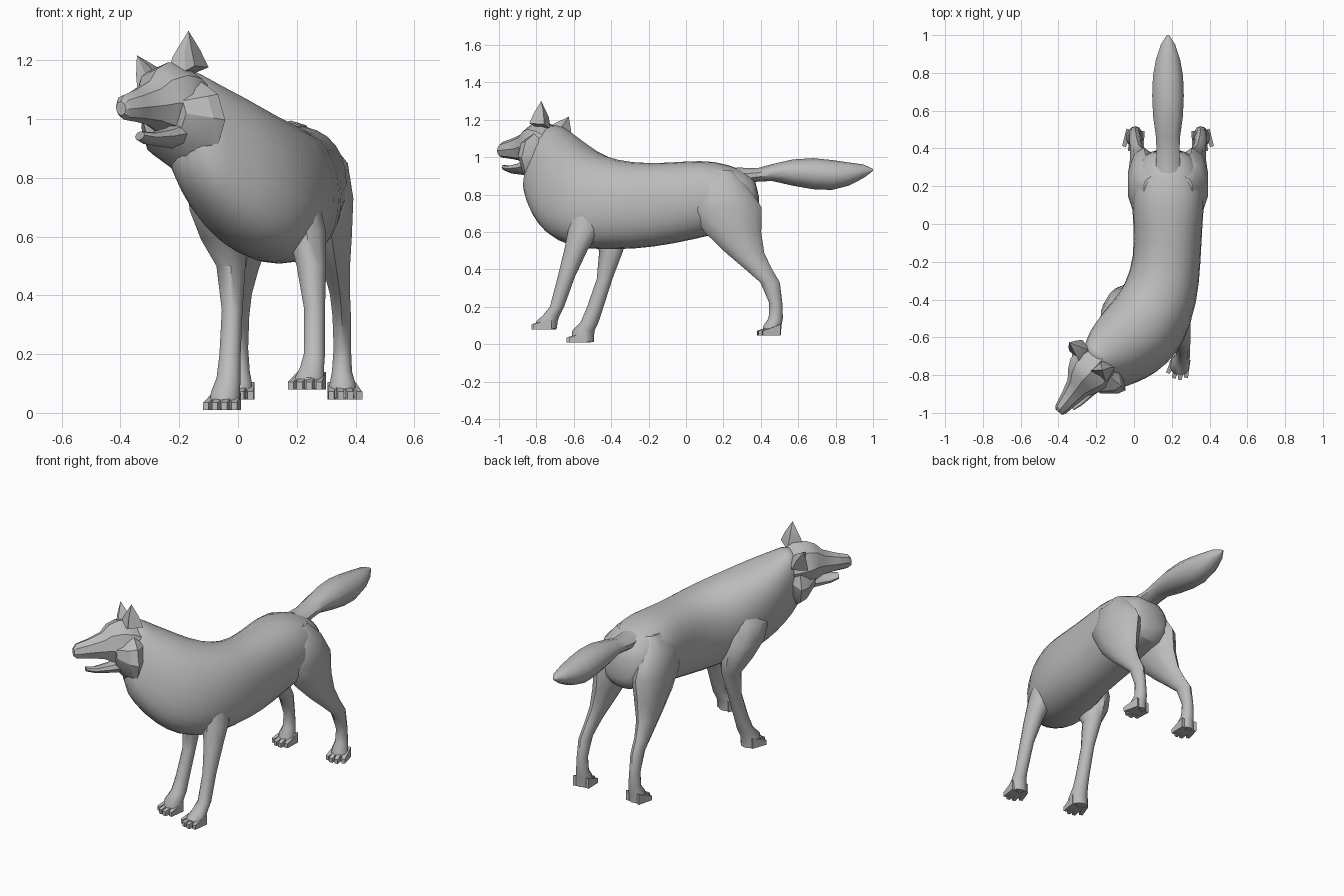
import bpy, bmesh, math
from mathutils import Vector, Matrix

cube = bpy.data.objects.get("Cube")
if cube:
    bpy.data.objects.remove(cube, do_unlink=True)

GREY = (0.5, 0.5, 0.5, 1)
fur = bpy.data.materials.new("grey fur")
fur.use_nodes = True
fur.diffuse_color = GREY
fur.node_tree.nodes["Principled BSDF"].inputs["Base Color"].default_value = GREY


def finish(name, bm, angle=45, subdiv=0):
    """Turn a bmesh into a shaded, coloured object."""
    bmesh.ops.recalc_face_normals(bm, faces=bm.faces)
    mesh = bpy.data.meshes.new(name)
    bm.to_mesh(mesh)
    bm.free()
    mesh.materials.append(fur)
    obj = bpy.data.objects.new(name, mesh)
    bpy.context.collection.objects.link(obj)
    bpy.ops.object.select_all(action='DESELECT')
    bpy.context.view_layer.objects.active = obj
    obj.select_set(True)
    bpy.ops.object.shade_smooth_by_angle(angle=math.radians(angle))
    if subdiv:
        mod = obj.modifiers.new("Smooth", 'SUBSURF')
        mod.levels = mod.render_levels = subdiv


def rounded(v, power):
    return math.copysign(abs(v) ** power, v)


def loft(name, rings, sides, angle=45, subdiv=0, power=1):
    """Skin rings given as (centre, half axis a, half axis b); a lower power is boxier."""
    bm = bmesh.new()
    loops = []
    for c, a, b in rings:
        turn = [2 * math.pi * (i + 0.5) / sides for i in range(sides)]
        loops.append([bm.verts.new(c + a * rounded(math.cos(t), power) + b * rounded(math.sin(t), power))
                      for t in turn])
    for lo, hi in zip(loops, loops[1:]):
        for i in range(sides):
            j = (i + 1) % sides
            bm.faces.new((lo[i], lo[j], hi[j], hi[i]))
    bm.faces.new(loops[0])
    bm.faces.new(loops[-1])
    finish(name, bm, angle, subdiv)


# Body and neck: top point, bottom point, half width, yaw of each section
spine = [
    ((.18, .385, .875), (.18, .40, .70), .09, 0),
    ((.18, .31, .935), (.18, .37, .62), .155, 0),
    ((.18, .15, .985), (.18, .2, .60), .2, 0),
    ((.18, 0, .98), (.18, .05, .56), .182, 0),
    ((.175, -.2, .965), (.18, -.18, .515), .176, 3),
    ((.14, -.38, .985), (.15, -.36, .505), .197, 15),
    ((.04, -.5, 1.035), (.12, -.53, .505), .215, 30),
    ((-.05, -.58, 1.095), (.04, -.66, .54), .208, 36),
    ((-.13, -.64, 1.14), (-.04, -.745, .615), .18, 39),
    ((-.175, -.68, 1.175), (-.12, -.81, .72), .14, 40),
    ((-.22, -.73, 1.18), (-.18, -.86, .85), .105, 40),
]
rings = []
for top, bottom, half, yaw in spine:
    t, b, r = Vector(top), Vector(bottom), math.radians(yaw)
    rings.append(((t + b) / 2, half * 1.03 * Vector((math.cos(r), -math.sin(r), 0)), (t - b) / 2 * 1.02))
loft("body", rings, 14, 60, 1, .88)

# Tail: y, z, half width, half height
tail = [(.27, .895, .07, .05), (.38, .905, .064, .036), (.46, .918, .067, .045), (.57, .918, .083, .07),
        (.68, .912, .088, .083), (.78, .905, .084, .08), (.87, .91, .068, .062), (.95, .925, .04, .036),
        (1.0, .932, .006, .005)]
loft("tail", [(Vector((.18, y, z)), Vector((w, 0, 0)), Vector((0, 0, h))) for y, z, w, h in tail], 10)

# Head frame: turned to its right and tilted
yaw, roll = math.radians(40), math.radians(20)
fwd = Vector((-math.sin(yaw), -math.cos(yaw), 0))
flat = Vector((math.cos(yaw), -math.sin(yaw), 0))
up = Vector((0, 0, math.cos(roll))) - flat * math.sin(roll)
side = flat * math.cos(roll) + Vector((0, 0, math.sin(roll)))
origin = Vector((-.22, -.77, 1.06))


def head_point(s, f, u):
    return origin + side * s + fwd * f + up * u


def head_loft(name, sections, sides, angle):
    """Sections are forward position, top, bottom, half width."""
    loft(name, [(head_point(0, f, (t + b) / 2), side * w, up * (t - b) / 2)
                for f, t, b, w in sections], sides, angle)


head_loft("skull_and_muzzle", [
    (-.12, .08, -.16, .09), (-.04, .13, -.16, .125), (.03, .135, -.13, .125), (.085, .113, -.105, .095),
    (.125, .072, -.085, .067), (.2, .042, -.072, .048), (.27, .022, -.065, .034), (.288, 0, -.05, .022)],
    8, 30)
head_loft("lower_jaw", [
    (.02, -.07, -.165, .075), (.10, -.10, -.16, .052), (.18, -.115, -.153, .036),
    (.228, -.11, -.138, .022)], 8, 30)
head_loft("cheek_ruff", [
    (-.08, .06, -.18, .12), (-.03, .07, -.235, .18), (.01, .05, -.205, .165), (.07, .02, -.13, .10)], 10, 25)

# Ears: broad base, nearly as broad middle, pointed tip
ear_base = ((.025, .025), (.085, .0), (.135, .005), (.12, -.085), (.04, -.07))
for name, s in (("left_ear", 1), ("right_ear", -1)):
    bm = bmesh.new()
    tip = bm.verts.new(head_point(s * .122, -.03, .212))
    low = [bm.verts.new(head_point(s * x, f, .08)) for x, f in ear_base]
    mid = [bm.verts.new(head_point(s * (.095 + (x - .085) * .72), -.03 + (f + .03) * .65, .142))
           for x, f in ear_base]
    for i in range(5):
        j = (i + 1) % 5
        bm.faces.new((low[i], low[j], mid[j], mid[i]))
        bm.faces.new((mid[i], mid[j], tip))
    bm.faces.new(low)
    finish(name, bm, 25)


def leg(name, sections, sides=10):
    """Sections are x, y, z, half width, half depth."""
    loft(name, [(Vector((x, y, z)), Vector((w, 0, 0)), Vector((0, d, 0)))
                for x, y, z, w, d in sections], sides, 42)


def toes(name, x, y, z, spread, yaw):
    """Four tapered wedge toes fanned along the front of a paw."""
    bm = bmesh.new()
    for k in (-1.5, -.5, .5, 1.5):
        m = (Matrix.Translation((x, y + abs(k) * .012, z))
             @ Matrix.Rotation(math.radians(k * 7 - yaw), 4, 'Z') @ Matrix.Translation((k * spread, 0, 0)))
        toe = bmesh.ops.create_cube(bm, size=1)["verts"]
        for v in toe:
            front, top = v.co.y < 0, v.co.z > 0
            v.co.x *= .02 if front else .034
            v.co.y *= .095
            v.co.z = (-.002 if front else .032) if top else -.028
        bmesh.ops.transform(bm, matrix=m, verts=toe)
    finish(name, bm, 30)


# Front legs with shoulders, posed mid-stride
leg("left_front_leg", [
    (.18, -.52, .88, .05, .07), (.2, -.51, .74, .075, .11), (.233, -.54, .62, .07, .088),
    (.25, -.59, .5, .053, .062), (.26, -.64, .36, .038, .046), (.26, -.69, .2, .038, .038),
    (.252, -.72, .155, .043, .045), (.243, -.745, .12, .052, .058), (.24, -.745, .083, .054, .055)])
toes("left_front_toes", .237, -.782, .108, .028, 14)
leg("right_front_leg", [
    (-.04, -.5, .90, .06, .08), (-.07, -.5, .8, .11, .12), (-.065, -.47, .69, .105, .13),
    (-.048, -.425, .59, .082, .105), (-.024, -.40, .5, .052, .064), (-.02, -.435, .35, .037, .042),
    (-.027, -.485, .2, .038, .044), (-.032, -.515, .12, .043, .048), (-.043, -.55, .07, .052, .06),
    (-.046, -.55, .012, .054, .058)])
toes("right_front_toes", -.052, -.594, .037, .028, 14)

# Hind legs with thighs, mirrored about the hips
hind = [(.27, .19, .93, .04, .06), (.293, .19, .85, .085, .14), (.307, .21, .73, .09, .195),
        (.318, .25, .6, .073, .152), (.335, .315, .49, .048, .103), (.347, .385, .405, .036, .073),
        (.353, .45, .33, .033, .052), (.355, .48, .22, .031, .035), (.354, .48, .14, .036, .038),
        (.356, .462, .1, .046, .048), (.358, .458, .05, .048, .05)]
for name, s in (("left", 1), ("right", -1)):
    leg(name + "_hind_leg", [(.18 + s * (x - .18), y, z, w, d) for x, y, z, w, d in hind])
    toes(name + "_hind_toes", .18 + s * .18, .424, .074, .027, -8 * s)
